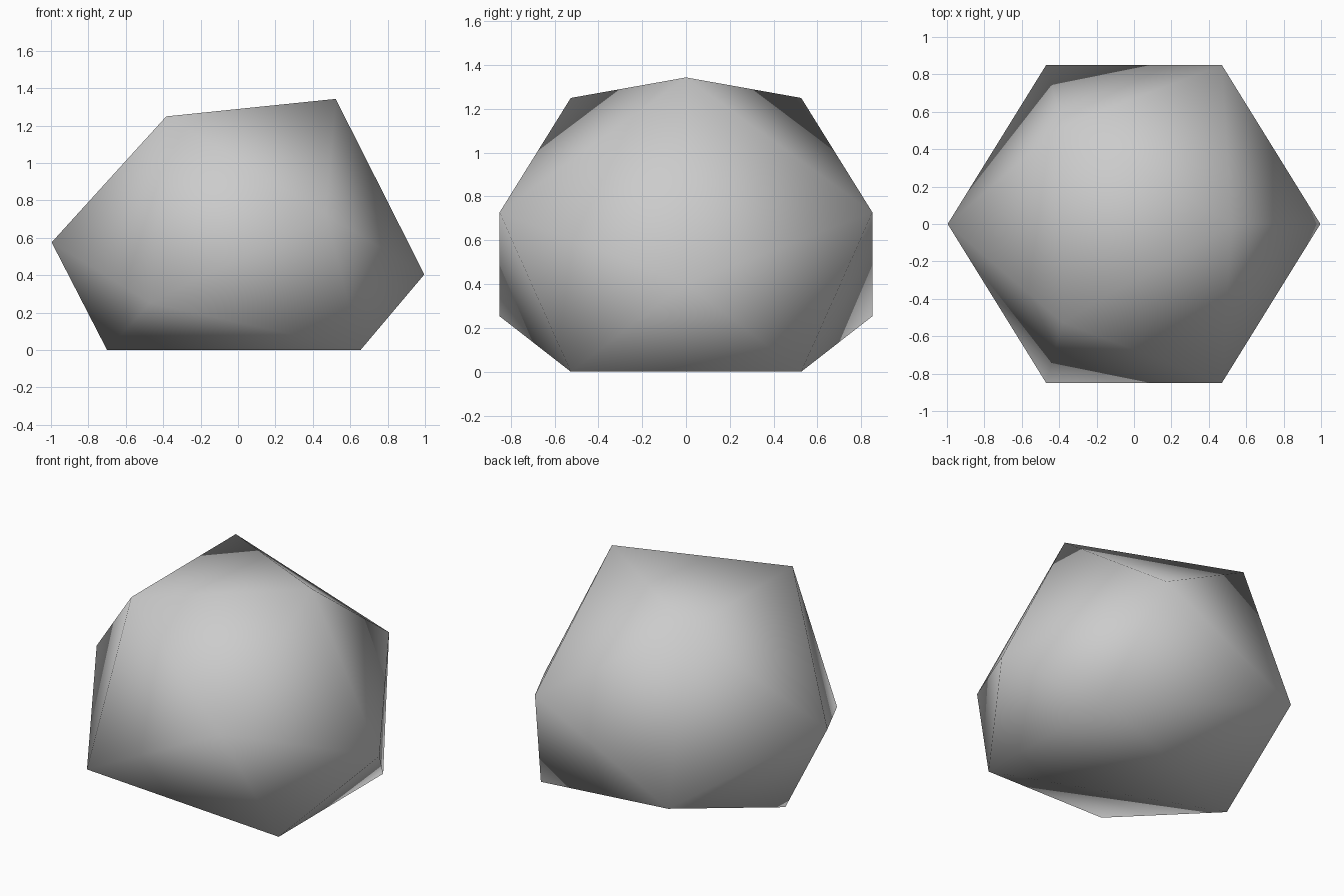
import bpy, bmesh, math
from mathutils import Matrix, Vector

cube = bpy.data.objects.get("Cube")
if cube:
    bpy.data.objects.remove(cube, do_unlink=True)

# Grey stone material
stone = bpy.data.materials.new("stone_grey")
stone.use_nodes = True
colour = (0.6, 0.6, 0.6, 1)
stone.diffuse_color = colour
bsdf = stone.node_tree.nodes["Principled BSDF"]
bsdf.inputs["Base Color"].default_value = colour
bsdf.inputs["Roughness"].default_value = 0.9

# Twenty-sided boulder: corners of three golden rectangles, tilted about y
GOLDEN = (1 + math.sqrt(5)) / 2
UNIT = 1 / math.sqrt(1 + GOLDEN ** 2)
tilt = Matrix.Rotation(math.radians(-26.8), 3, 'Y')
bm = bmesh.new()
for a in (-1, 1):
    for b in (-GOLDEN, GOLDEN):
        for corner in ((0, a, b), (a, b, 0), (b, 0, a)):
            bm.verts.new(tilt @ Vector(corner) * UNIT + Vector((0, 0, 0.49)))
bmesh.ops.convex_hull(bm, input=bm.verts)

# Flatten the underside: corners below ground spread out on z = 0
for v in bm.verts:
    if v.co.z < 0:
        v.co.x = 0.655 if v.co.x > 0 else -0.70
        v.co.z = 0
bmesh.ops.recalc_face_normals(bm, faces=bm.faces)
for f in bm.faces:
    f.smooth = True

mesh = bpy.data.meshes.new("boulder")
bm.to_mesh(mesh)
bm.free()
mesh.materials.append(stone)
boulder = bpy.data.objects.new("boulder", mesh)
bpy.context.collection.objects.link(boulder)
